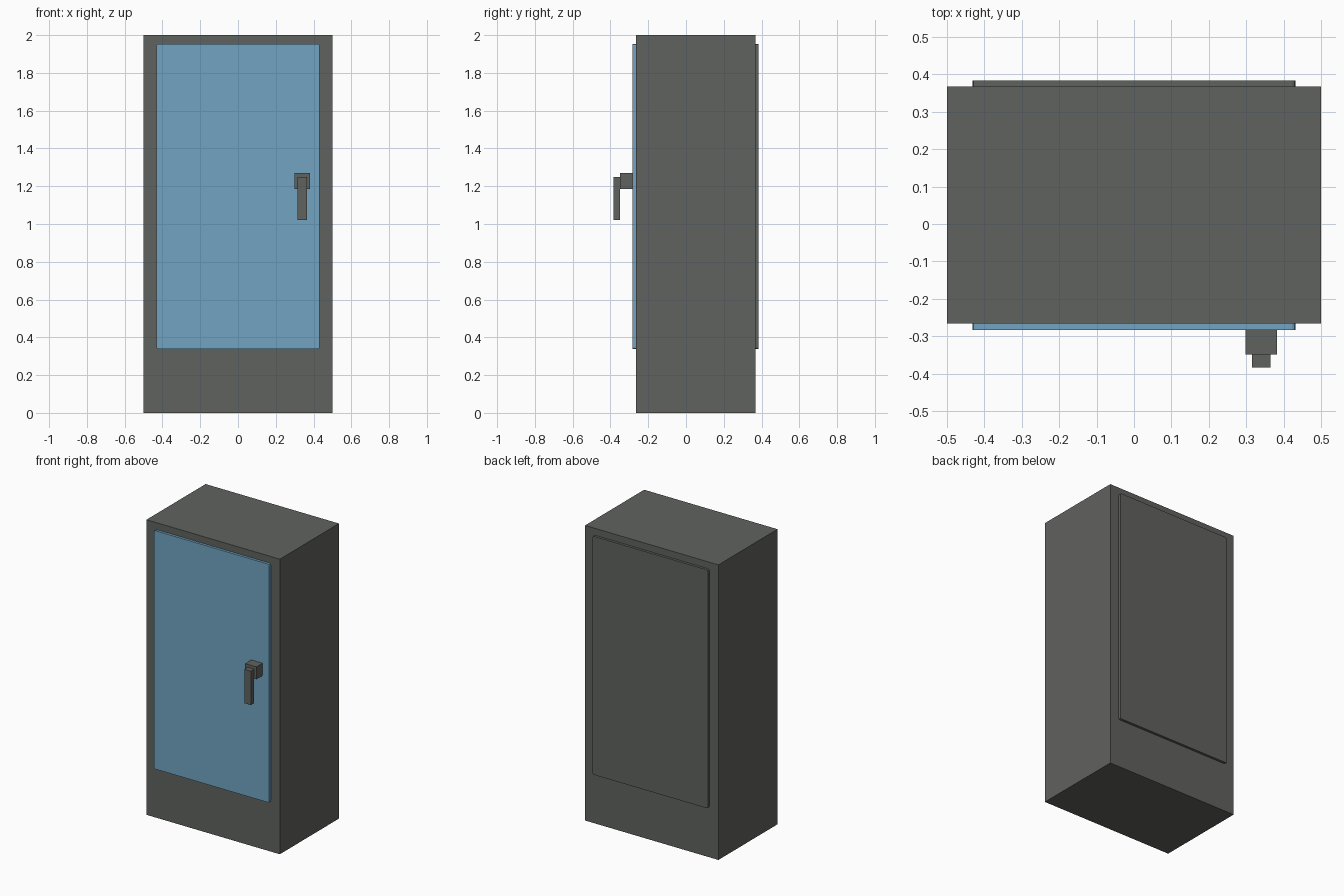
import bpy, bmesh

if "Cube" in bpy.data.objects:
    bpy.data.objects.remove(bpy.data.objects["Cube"])


def material(name, rgb):
    m = bpy.data.materials.new(name)
    m.diffuse_color = (*rgb, 1)
    m.use_nodes = True
    m.node_tree.nodes["Principled BSDF"].inputs["Base Color"].default_value = m.diffuse_color
    return m


GREY = material("dark_grey_paint", (0.118, 0.123, 0.113))
BLUE = material("blue_panel", (0.168, 0.37, 0.54))


def box(name, mat, x, y, z, corner=0.0):
    """Box from axis ranges; corner chamfers the edges running along y."""
    bm = bmesh.new()
    bmesh.ops.create_cube(bm, size=1)
    for v in bm.verts:
        v.co = [r[0] + (c + 0.5) * (r[1] - r[0]) for c, r in zip(v.co, (x, y, z))]
    if corner:
        edges = [e for e in bm.edges
                 if abs(e.verts[0].co.y - e.verts[1].co.y) > 1e-5]
        bmesh.ops.bevel(bm, geom=edges, offset=corner, segments=2,
                        profile=0.5, affect='EDGES')
    bmesh.ops.recalc_face_normals(bm, faces=bm.faces)
    me = bpy.data.meshes.new(name)
    bm.to_mesh(me)
    bm.free()
    me.materials.append(mat)
    ob = bpy.data.objects.new(name, me)
    bpy.context.collection.objects.link(ob)
    return ob


# Cabinet body
box("cabinet_body", GREY, (-0.5, 0.5), (-0.266, 0.367), (0, 2))

# Front door and matching rear panel
PANEL_X, PANEL_Z = (-0.432, 0.432), (0.337, 1.953)
box("front_door", BLUE, PANEL_X, (-0.283, -0.266), PANEL_Z, 0.01)
box("rear_panel", GREY, PANEL_X, (0.367, 0.384), PANEL_Z, 0.01)

# Handle: square mount and hanging lever
box("handle_mount", GREY, (0.298, 0.382), (-0.349, -0.283), (1.186, 1.27))
box("handle_lever", GREY, (0.316, 0.365), (-0.384, -0.349), (1.02, 1.25))
